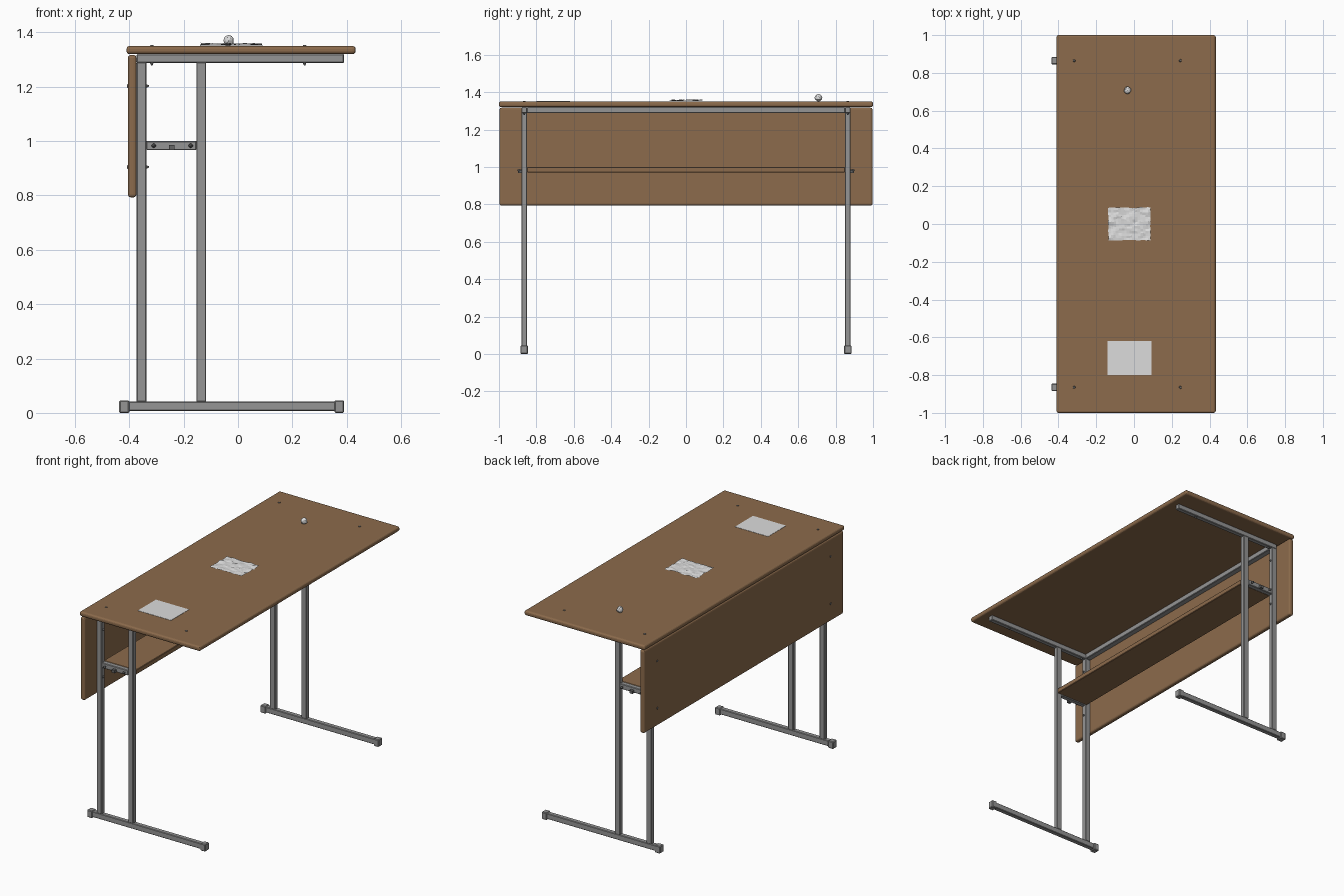
import bpy, bmesh, math, random
from mathutils import Vector, noise

if "Cube" in bpy.data.objects:
    bpy.data.objects.remove(bpy.data.objects["Cube"])

random.seed(4)


def material(name, r, g, b):
    m = bpy.data.materials.new(name)
    m.diffuse_color = (r, g, b, 1)
    m.use_nodes = True
    m.node_tree.nodes["Principled BSDF"].inputs["Base Color"].default_value = m.diffuse_color
    return m


WOOD = material("brown wood", 0.262, 0.147, 0.072)
STEEL = material("grey steel", 0.30, 0.30, 0.30)
BOLT = material("dark bolt metal", 0.13, 0.13, 0.13)
PAPER = material("white paper", 0.72, 0.72, 0.72)


def finish(bm, name, mat, smooth=False):
    bmesh.ops.recalc_face_normals(bm, faces=bm.faces)
    me = bpy.data.meshes.new(name)
    bm.to_mesh(me)
    bm.free()
    me.materials.append(mat)
    for p in me.polygons:
        p.use_smooth = smooth
    ob = bpy.data.objects.new(name, me)
    bpy.context.collection.objects.link(ob)
    return ob


def box(name, x, y, z, mat, bevel=0.0, segments=3):
    """Box from (min, max) pairs, with optional rounded edges."""
    bm = bmesh.new()
    bmesh.ops.create_cube(bm, size=1)
    for v in bm.verts:
        v.co = Vector([(a + b) / 2 + c * (b - a) for (a, b), c in zip((x, y, z), v.co)])
    if bevel:
        bmesh.ops.bevel(bm, geom=bm.edges[:], offset=bevel, segments=segments,
                        profile=0.5, affect='EDGES')
    return finish(bm, name, mat)


def bolt(name, start, end, r=0.003, head=0.008, nut=0.008):
    """Shank with a flat head at start and a tapered nut at end."""
    a, b = Vector(start), Vector(end)
    d = (b - a).normalized()
    rot = d.to_track_quat('Z', 'Y').to_matrix().to_4x4()
    bm = bmesh.new()
    for p, q, r1, r2 in ((a, b, r, r), (a, a + d * 0.004, head * 0.7, head),
                         (b - d * 0.012, b - d * 0.002, nut, nut * 0.4)):
        new = bmesh.ops.create_cone(bm, cap_ends=True, segments=10, radius1=r1,
                                    radius2=r2, depth=(q - p).length)["verts"]
        bmesh.ops.transform(bm, matrix=rot, verts=new)
        bmesh.ops.translate(bm, vec=(p + q) / 2, verts=new)
    return finish(bm, name, BOLT)


# Wooden boards
box("desk_top", (-0.41, 0.433), (-1, 1), (1.32, 1.35), WOOD, 0.011)
box("front_panel", (-0.405, -0.374), (-0.997, 0.997), (0.793, 1.317), WOOD, 0.011)
box("shelf", (-0.345, -0.118), (-0.85, 0.85), (0.97, 1.0), WOOD, 0.003, 1)

# Steel side frames, one at each end
for s, side in ((-1, "left"), (1, "right")):
    yc = s * 0.865
    y = (yc - 0.015, yc + 0.015)
    box(side + "_rear_leg", (-0.373, -0.337), y, (0.04, 1.29), STEEL, 0.003, 1)
    box(side + "_middle_leg", (-0.153, -0.117), y, (0.04, 1.29), STEEL, 0.003, 1)
    box(side + "_top_rail", (-0.373, 0.39), y, (1.288, 1.32), STEEL, 0.003, 1)
    box(side + "_foot_rail", (-0.41, 0.37), y, (0.007, 0.042), STEEL, 0.003, 1)
    box(side + "_shelf_bracket", (-0.337, -0.153), y, (0.967, 1.0), STEEL, 0.003, 1)
    # Caps on the foot ends
    yw = (yc - 0.02, yc + 0.02)
    box(side + "_foot_cap_rear", (-0.437, -0.40), yw, (0, 0.046), STEEL, 0.004, 1)
    box(side + "_foot_cap_front", (0.355, 0.39), yw, (0, 0.046), STEEL, 0.004, 1)
    # Bolts through top, panel and bracket
    for x in (-0.317, 0.245):
        bolt(side + "_top_bolt", (x, yc, 1.353), (x, yc, 1.278))
    for z in (0.905, 1.203):
        bolt(side + "_panel_bolt", (-0.408, yc, z), (-0.328, yc, z))
    for x in (-0.31, -0.174):
        bolt(side + "_bracket_bolt", (x, s * 0.84, 0.983), (x, s * 0.902, 0.983))
    # Small hook on the bracket
    ys = sorted((s * 0.878, s * 0.898))
    box(side + "_bracket_hook", (-0.254, -0.233), ys, (0.967, 0.985), BOLT)

# Long beam joining the frames
box("cross_beam", (-0.373, -0.337), (-0.85, 0.85), (1.288, 1.32), STEEL, 0.003, 1)

# Flat sheet of paper
box("flat_paper", (-0.14, 0.092), (-0.80, -0.62), (1.3505, 1.352), PAPER)

# Crumpled sheet of paper
bm = bmesh.new()
bmesh.ops.create_grid(bm, x_segments=16, y_segments=14, size=1)
for v in bm.verts:
    n = noise.noise_vector(v.co * 3.1)
    v.co = Vector((-0.024 + v.co.x * 0.113 + n.x * 0.006, v.co.y * 0.087 + n.y * 0.006,
                   1.357 + n.z * 0.006 + random.uniform(-0.0015, 0.0015)))
finish(bm, "crumpled_paper", PAPER)

# Paper ball
bm = bmesh.new()
bmesh.ops.create_icosphere(bm, subdivisions=2, radius=0.02)
for v in bm.verts:
    v.co = v.co * random.uniform(0.9, 1.06) + Vector((-0.034, 0.708, 1.37))
finish(bm, "paper_ball", PAPER)
